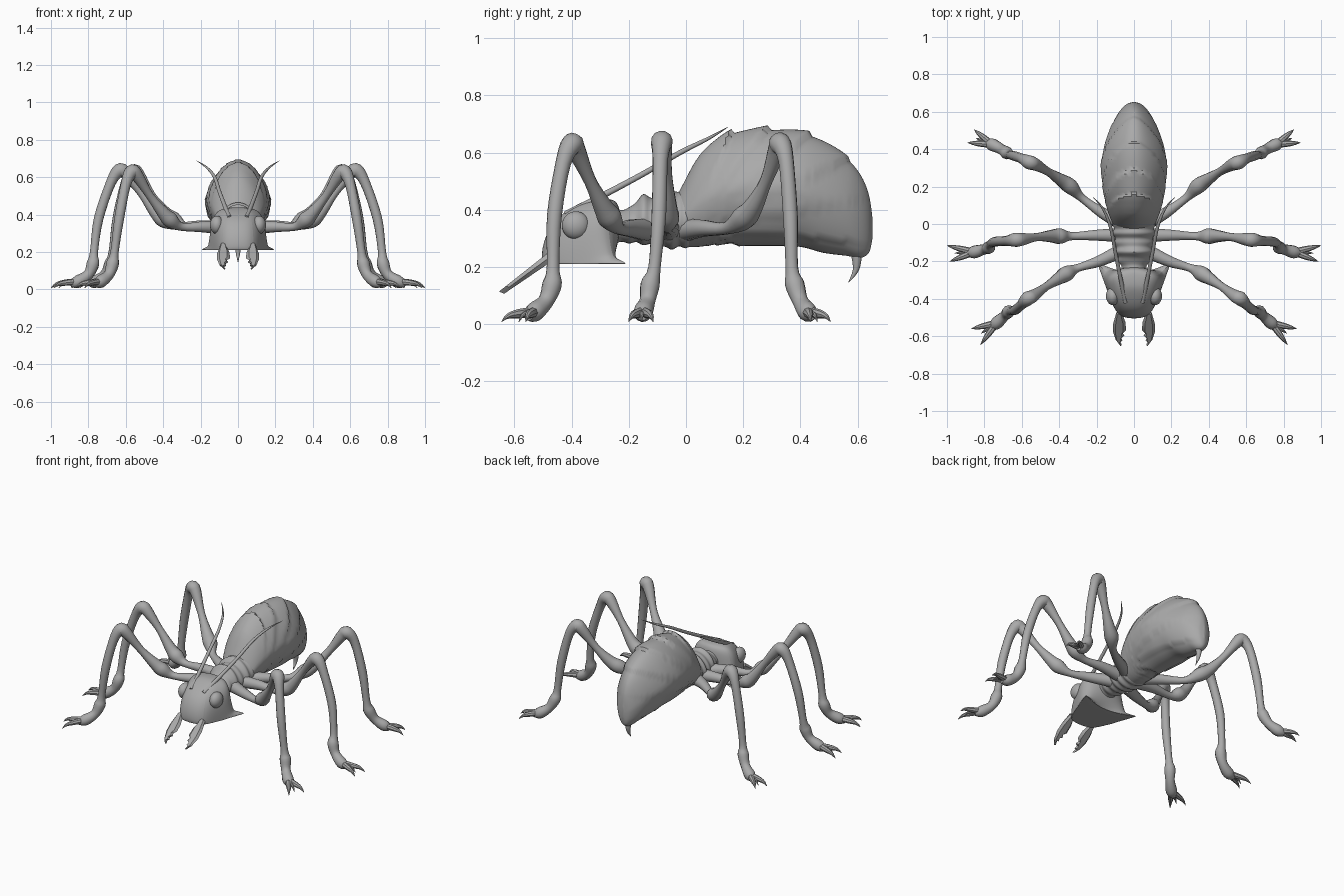
import bpy, bmesh, math
from mathutils import Vector

if "Cube" in bpy.data.objects:
    bpy.data.objects.remove(bpy.data.objects["Cube"])

grey = bpy.data.materials.new("shell_grey")
grey.diffuse_color = (0.4, 0.4, 0.4, 1)
grey.use_nodes = True
grey.node_tree.nodes["Principled BSDF"].inputs["Base Color"].default_value = grey.diffuse_color


def finish(name, bm, mirror=False, angle=40):
    bmesh.ops.recalc_face_normals(bm, faces=bm.faces)
    me = bpy.data.meshes.new(name)
    bm.to_mesh(me)
    bm.free()
    me.materials.append(grey)
    ob = bpy.data.objects.new(name, me)
    bpy.context.collection.objects.link(ob)
    if mirror:
        m = ob.modifiers.new("Mirror", 'MIRROR')
        m.use_mirror_merge = False
    bpy.ops.object.select_all(action='DESELECT')
    ob.select_set(True)
    bpy.context.view_layer.objects.active = ob
    bpy.ops.object.shade_smooth_by_angle(angle=math.radians(angle))
    return ob


def spline(rows, steps):
    """Smooth curve through rows of numbers."""
    out = []
    for i in range(len(rows) - 1):
        a, b, c, d = (rows[max(0, min(len(rows) - 1, i + k))] for k in (-1, 0, 1, 2))
        for s in range(steps):
            t = s / steps
            out.append([0.5 * (2 * q + (r - p) * t + (2 * p - 5 * q + 4 * r - w) * t * t
                               + (3 * q - p - 3 * r + w) * t ** 3)
                        for p, q, r, w in zip(a, b, c, d)])
    return out + [list(rows[-1])]


def loft(bm, rings):
    loops = [[bm.verts.new(p) for p in ring] for ring in rings]
    n = len(loops[0])
    for a, b in zip(loops, loops[1:]):
        for i in range(n):
            bm.faces.new((a[i], a[(i + 1) % n], b[(i + 1) % n], b[i]))
    bm.faces.new(loops[0][::-1])
    bm.faces.new(loops[-1])
    return loops


def tube(bm, rows, steps=4, n=12):
    """Round limb through (x, y, z, radius) rows."""
    pts = spline(rows, steps)
    cs = [Vector(p[:3]) for p in pts]
    rings, u = [], None
    for i, c in enumerate(cs):
        t = (cs[min(i + 1, len(cs) - 1)] - cs[max(i - 1, 0)]).normalized()
        u = t.orthogonal() if u is None else u - t * u.dot(t)
        u.normalize()
        v, r = t.cross(u), max(pts[i][3], 0.001)
        rings.append([c + r * (u * math.cos(k * math.tau / n) + v * math.sin(k * math.tau / n))
                      for k in range(n)])
    loft(bm, rings)


def body(rows, steps, n, pinch, relief):
    """Loft along y through (y, top, bottom, half width) rows."""
    bm, rings = bmesh.new(), []
    for y, top, bot, hw in spline(rows, steps):
        mid, h, ring = (top + bot) / 2, (top - bot) / 2, []
        for k in range(n):
            a = k * math.tau / n
            s, c = math.sin(a), math.cos(a)
            f = relief(y, mid + h * s, s)
            ring.append((hw * c * (1 - pinch * max(s, 0)) * f, y, mid + h * s * f))
        rings.append(ring)
    loft(bm, rings)
    return bm


# Abdomen: overlapping plates that fan out from the waist
def plates(y, z, s):
    th = math.degrees(math.atan2(z - 0.33, y - 0.02))
    u = ((68 - th) / 14.5) % 1
    fade = min(1, max(0, (y - 0.05) / 0.1)) * min(1, max(0, (0.66 - y) / 0.1))
    return 1 + (u ** 1.5 - 0.7) * fade * (0.085 if s > 0 else 0.05) * (0.35 + 0.65 * abs(s))


abdomen = [(-0.04, 0.43, 0.28, 0.07), (-0.01, 0.49, 0.27, 0.105), (0.04, 0.58, 0.27, 0.13),
           (0.10, 0.645, 0.275, 0.15), (0.17, 0.68, 0.275, 0.165), (0.30, 0.69, 0.27, 0.178),
           (0.40, 0.68, 0.265, 0.165), (0.48, 0.65, 0.245, 0.14), (0.56, 0.59, 0.235, 0.105),
           (0.61, 0.525, 0.23, 0.072), (0.64, 0.45, 0.25, 0.04), (0.652, 0.37, 0.30, 0.008)]
finish("abdomen", body(abdomen, 8, 56, 0.22, plates))

# Thorax: ribbed waist between head and abdomen
thorax = [(-0.29, 0.37, 0.29, 0.05), (-0.24, 0.40, 0.285, 0.065), (-0.20, 0.405, 0.285, 0.08),
          (-0.15, 0.45, 0.28, 0.095), (-0.10, 0.44, 0.27, 0.10), (-0.05, 0.46, 0.265, 0.11),
          (0.0, 0.47, 0.27, 0.11), (0.06, 0.45, 0.28, 0.09)]
finish("thorax", body(thorax, 7, 32, 0.15,
                      lambda y, z, s: 1 + 0.05 * math.cos(y * math.tau / 0.05)))

# Head: stacked outlines (front centre, front side, cheek, rear corner, rear centre)
levels = [(0.21, -0.50, (0.09, -0.495), (0.135, -0.38), (0.198, -0.205), -0.29),
          (0.225, -0.51, (0.09, -0.50), (0.135, -0.38), (0.192, -0.215), -0.28),
          (0.29, -0.505, (0.09, -0.49), (0.135, -0.38), (0.172, -0.25), -0.225),
          (0.37, -0.465, (0.08, -0.45), (0.125, -0.37), (0.165, -0.265), -0.21),
          (0.42, -0.38, (0.065, -0.38), (0.10, -0.33), (0.13, -0.265), -0.22),
          (0.44, -0.33, (0.04, -0.33), (0.06, -0.31), (0.07, -0.275), -0.25)]
bm = bmesh.new()
rings = []
for z, fc, fs, ck, rc, rb in levels:
    half = [fs, ck, rc]
    rings.append([(0, fc, z)] + [(x, y, z) for x, y in half] + [(0, rb, z)]
                 + [(-x, y, z) for x, y in half[::-1]])
loops = loft(bm, rings)
crease = bm.edges.layers.float.new("crease_edge")
for e in bm.edges:
    if all(v in loops[0] for v in e.verts):
        e[crease] = 0.9
for v in (loops[0][3], loops[0][5]):
    for e in v.link_edges:
        e[crease] = 0.9
head = finish("head", bm, angle=50)
sub = head.modifiers.new("Subdivision", 'SUBSURF')
sub.levels = sub.render_levels = 3
head.modifiers.move(len(head.modifiers) - 1, 0)

# Eyes
bm = bmesh.new()
bmesh.ops.create_uvsphere(bm, u_segments=24, v_segments=16, radius=0.049)
for v in bm.verts:
    v.co = Vector((v.co.x * 0.75 + 0.113, v.co.y - 0.385, v.co.z + 0.345))
finish("eye", bm, True)

# Mandibles: leaf blades with a toothed inner edge (x, fraction along)
blade = [(0.065, 0), (0.095, 0), (0.112, 0.35), (0.112, 0.6), (0.098, 0.85), (0.066, 1),
         (0.078, 0.88), (0.062, 0.86), (0.069, 0.77), (0.052, 0.72), (0.06, 0.63),
         (0.043, 0.55), (0.045, 0.3)]
bm = bmesh.new()
rings = []
for off, scale in ((-0.016, 0.6), (0, 1), (0.016, 0.6)):
    rings.append([(0.08 + (x - 0.08) * scale, -0.475 - 0.17 * t + off * 0.55,
                   0.235 - 0.125 * t - off * 0.83 * (1 - 0.7 * t)) for x, t in blade])
loft(bm, rings)
finish("mandible", bm, True)

# Antennae
bm = bmesh.new()
tube(bm, [(0.045, -0.42, 0.385, 0.011), (0.07, -0.30, 0.445, 0.011), (0.10, -0.15, 0.525, 0.010),
          (0.125, -0.02, 0.60, 0.009), (0.165, 0.08, 0.65, 0.006), (0.22, 0.145, 0.688, 0.001)], 6)
finish("antenna", bm, True)

# Stinger
bm = bmesh.new()
tube(bm, [(0, 0.59, 0.27, 0.022), (0, 0.597, 0.225, 0.017), (0, 0.592, 0.185, 0.010),
          (0, 0.568, 0.145, 0.001)])
finish("stinger", bm)

# Legs: joint positions from hip to ankle, then two claw tips
radii = [0.04, 0.03, 0.022, 0.042, 0.034, 0.022, 0.034, 0.038, 0.027, 0.026, 0.022,
         0.034, 0.028, 0.034]
legs = {
    "front_leg": ([(.06, -.14, .33), (.19, -.20, .335), (.30, -.235, .335), (.36, -.265, .37),
                   (.40, -.29, .41), (.47, -.335, .50), (.54, -.385, .61), (.57, -.40, .628),
                   (.60, -.43, .56), (.635, -.46, .38), (.66, -.465, .20), (.67, -.468, .14),
                   (.69, -.49, .08), (.735, -.53, .042)], (.82, -.645), (.87, -.56)),
    "middle_leg": ([(.06, -.06, .33), (.20, -.06, .34), (.33, -.065, .34), (.395, -.065, .37),
                    (.44, -.065, .41), (.52, -.07, .52), (.60, -.082, .62), (.635, -.085, .635),
                    (.68, -.09, .57), (.745, -.095, .38), (.77, -.11, .20), (.775, -.125, .14),
                    (.80, -.135, .08), (.855, -.15, .042)], (.985, -.20), (1.0, -.115)),
    "hind_leg": ([(.06, .0, .33), (.17, .06, .335), (.28, .14, .335), (.34, .20, .37),
                  (.39, .235, .41), (.46, .28, .50), (.53, .32, .61), (.56, .33, .63),
                  (.60, .35, .57), (.645, .365, .38), (.67, .37, .20), (.68, .38, .14),
                  (.71, .40, .08), (.76, .425, .042)], (.855, .505), (.89, .435)),
}
for name, (joints, tip_a, tip_b) in legs.items():
    bm = bmesh.new()
    ankle = Vector(joints[-1])
    tips = [Vector((*t, 0.006)) for t in (tip_a, tip_b)]
    ahead = ((tips[0] + tips[1]) / 2 - ankle)
    toe = ankle + ahead * 0.3
    tube(bm, [(*j, r) for j, r in zip(joints, radii)] + [(toe.x, toe.y, 0.03, 0.018)])
    # Two long claws and a short middle spur
    for tip, size in ((tips[0], 0.019), (tips[1], 0.019), (ankle + ahead * 0.75, 0.013)):
        knuckle = ankle.lerp(tip, 0.5)
        tube(bm, [(*ankle, size), (knuckle.x, knuckle.y, 0.036, size * 0.85),
                  (*(ankle.lerp(tip, 0.8).xy), 0.028, size * 0.5), (tip.x, tip.y, 0.008, 0.001)], 4, 8)
    finish(name, bm, True)
